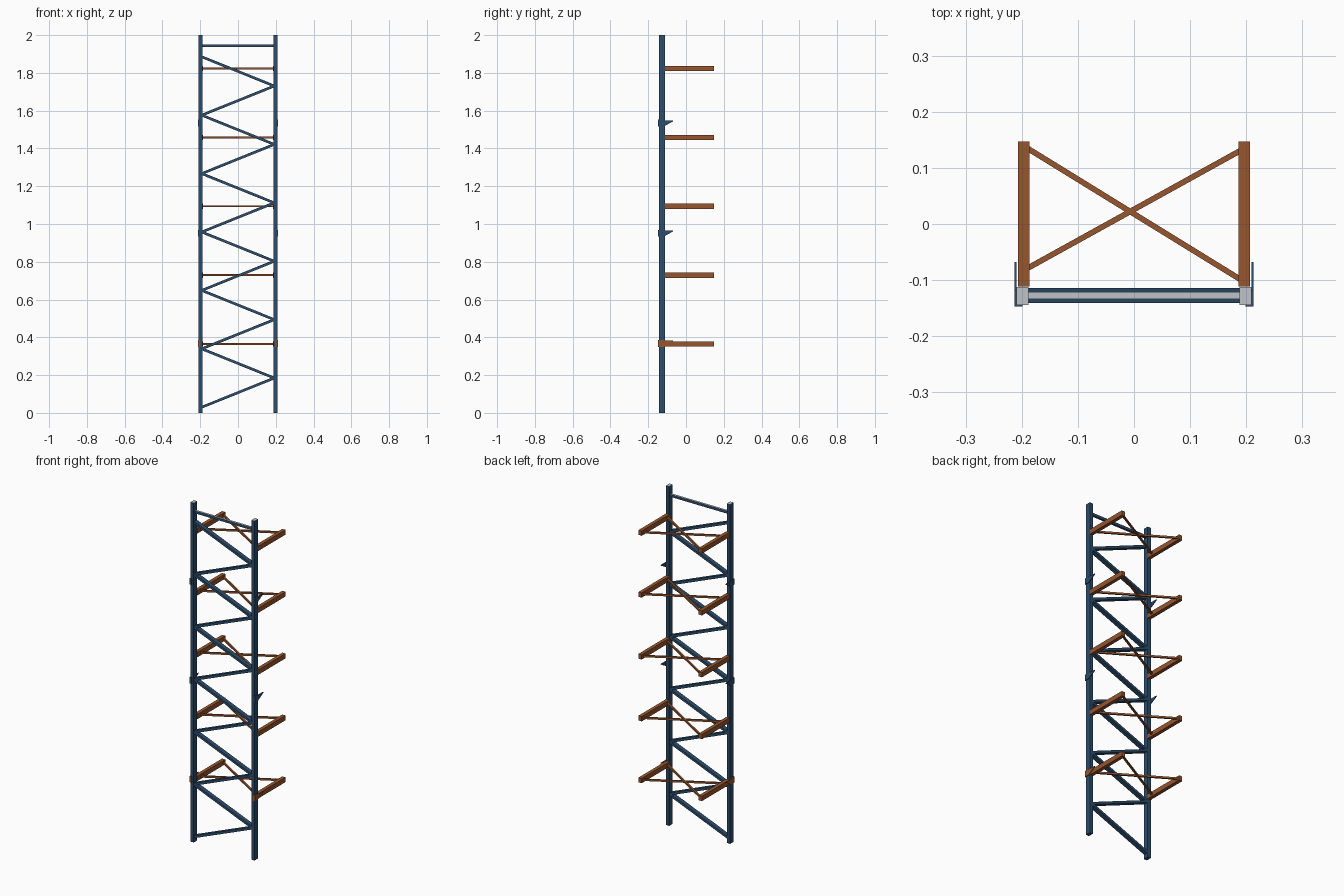
import bpy, bmesh, math
from mathutils import Vector, Matrix

if "Cube" in bpy.data.objects:
    bpy.data.objects.remove(bpy.data.objects["Cube"])


def material(name, rgb):
    m = bpy.data.materials.new(name)
    m.diffuse_color = (*rgb, 1)
    m.use_nodes = True
    m.node_tree.nodes["Principled BSDF"].inputs["Base Color"].default_value = m.diffuse_color
    return m


BLUE = material("steel blue", (0.026, 0.075, 0.15))
BROWN = material("burnt orange", (0.31, 0.093, 0.028))
GREY = material("light grey", (0.52, 0.55, 0.58))


def finish(bm, name, *mats):
    bmesh.ops.recalc_face_normals(bm, faces=bm.faces[:])
    me = bpy.data.meshes.new(name)
    bm.to_mesh(me)
    bm.free()
    for m in mats:
        me.materials.append(m)
    ob = bpy.data.objects.new(name, me)
    bpy.context.collection.objects.link(ob)
    return ob


def box(name, lo, hi, mat, top=None):
    lo, hi = Vector(lo), Vector(hi)
    bm = bmesh.new()
    bmesh.ops.create_cube(bm, size=1, matrix=Matrix.Translation((lo + hi) / 2)
                          @ Matrix.Diagonal((*(hi - lo), 1)))
    bm.normal_update()
    if top:
        for f in bm.faces:
            f.material_index = int(f.normal.z > 0.9)
    return finish(bm, name, mat, *([top] if top else []))


def bar(name, a, b, side, width, depth, mat):
    """Rectangular bar from a to b; depth runs along side."""
    a, b, side = Vector(a), Vector(b), Vector(side)
    d = (b - a).normalized()
    n = d.cross(side)
    rot = Matrix((d, side, n)).transposed().to_4x4()
    bm = bmesh.new()
    bmesh.ops.create_cube(bm, size=1, matrix=Matrix.Translation((a + b) / 2) @ rot
                          @ Matrix.Diagonal(((b - a).length, depth, width, 1)))
    return finish(bm, name, mat)


def bracket(name, s, z, mat):
    """Thin side plate with a tapering hook."""
    pts = [(-0.146, z - 0.018), (-0.118, z - 0.018), (-0.068, z + 0.010),
           (-0.068, z + 0.014), (-0.118, z + 0.014), (-0.118, z + 0.018),
           (-0.146, z + 0.018)]
    bm = bmesh.new()
    f = bm.faces.new([bm.verts.new((s * 0.209, y, h)) for y, h in pts])
    ext = bmesh.ops.extrude_face_region(bm, geom=[f])
    bmesh.ops.translate(bm, vec=(s * 0.004, 0, 0),
                        verts=[v for v in ext["geom"] if isinstance(v, bmesh.types.BMVert)])
    finish(bm, name, mat)
    # front lip of the bracket
    xs = sorted((s * 0.199, s * 0.213))
    box(name + "_lip", (xs[0], -0.147, z - 0.018), (xs[1], -0.143, z + 0.018), mat)


# Posts and their brackets
for s, side in ((-1, "left"), (1, "right")):
    xs = sorted((s * 0.188, s * 0.209))
    box(side + "_post", (xs[0], -0.144, 0), (xs[1], -0.112, 2), BLUE, GREY)
    for i, (z, m) in enumerate(((0.368, BROWN), (0.951, BLUE), (1.534, BLUE))):
        bracket(f"{side}_bracket_{i + 1}", s, z, m)

# Zigzag lattice
for i in range(12):
    s = -1 if i % 2 == 0 else 1
    z = 0.03 + i * 0.1546
    bar(f"lattice_{i + 1}", (s * 0.192, -0.1275, z), (-s * 0.192, -0.1275, z + 0.1546),
        (0, 1, 0), 0.014, 0.026, BLUE)

# Top rail
box("top_rail", (-0.188, -0.134, 1.936), (0.188, -0.121, 1.951), BLUE, GREY)

# Shelf arms with crossed braces
for i in range(5):
    z = 0.3646 * (i + 1)
    for s, side in ((-1, "left"), (1, "right")):
        xs = sorted((s * 0.186, s * 0.207))
        box(f"{side}_arm_{i + 1}", (xs[0], -0.111, z - 0.014), (xs[1], 0.147, z + 0.014), BROWN)
    bar(f"brace_a_{i + 1}", (-0.190, 0.135, z), (0.190, -0.099, z), (0, 0, 1), 0.010, 0.010, BROWN)
    bar(f"brace_b_{i + 1}", (-0.190, -0.079, z), (0.190, 0.131, z), (0, 0, 1), 0.010, 0.010, BROWN)
